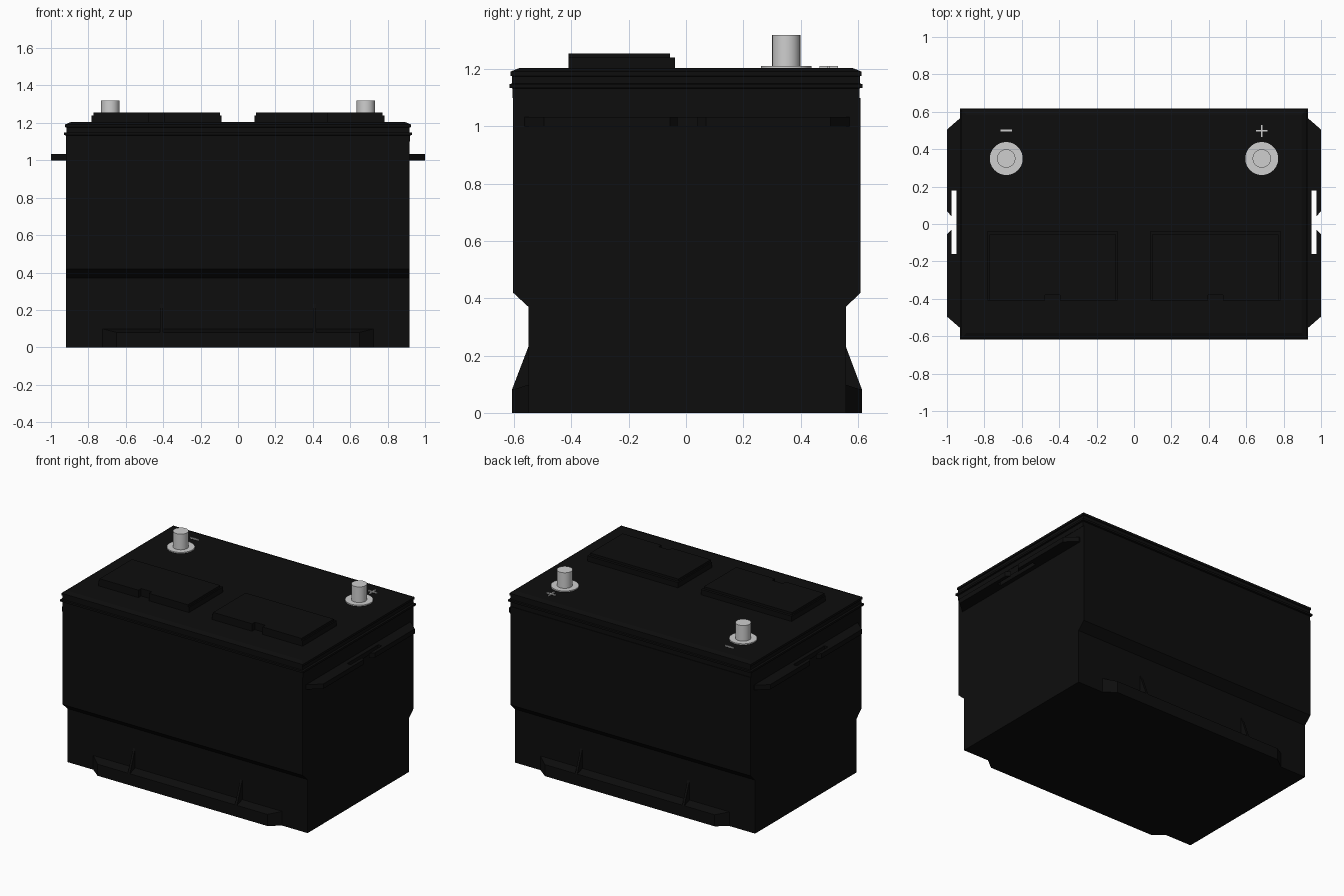
import bpy, bmesh, math

if "Cube" in bpy.data.objects:
    bpy.data.objects.remove(bpy.data.objects["Cube"])


def material(name, value):
    m = bpy.data.materials.new(name)
    m.diffuse_color = (value, value, value, 1)
    m.use_nodes = True
    m.node_tree.nodes["Principled BSDF"].inputs["Base Color"].default_value = m.diffuse_color
    return m


BLACK = material("black plastic", 0.004)
LEAD = material("light grey lead", 0.62)


def finish(name, bm, mat):
    bmesh.ops.recalc_face_normals(bm, faces=bm.faces[:])
    mesh = bpy.data.meshes.new(name)
    bm.to_mesh(mesh)
    bm.free()
    mesh.materials.append(mat)
    ob = bpy.data.objects.new(name, mesh)
    bpy.context.collection.objects.link(ob)
    return ob


def loft(name, rings, mat):
    """Skin a stack of equal-length closed rings and cap both ends."""
    bm = bmesh.new()
    loops = [[bm.verts.new(p) for p in ring] for ring in rings]
    n = len(loops[0])
    for a, b in zip(loops, loops[1:]):
        for i in range(n):
            j = (i + 1) % n
            bm.faces.new((a[i], a[j], b[j], b[i]))
    bm.faces.new(loops[0])
    bm.faces.new(loops[-1])
    return finish(name, bm, mat)


def prism_x(name, pts, lo, hi, mat):
    return loft(name, [[(x, y, z) for y, z in pts] for x in (lo, hi)], mat)


def prism_z(name, pts, lo, hi, mat):
    return loft(name, [[(x, y, z) for x, y in pts] for z in (lo, hi)], mat)


def rect(x0, x1, y0, y1):
    return [(x0, y0), (x1, y0), (x1, y1), (x0, y1)]


def cylinder(name, x, y, r, lo, hi, mat):
    bm = bmesh.new()
    bmesh.ops.create_cone(bm, cap_ends=True, segments=48, radius1=r, radius2=r, depth=hi - lo)
    bmesh.ops.translate(bm, verts=bm.verts[:], vec=(x, y, (lo + hi) / 2))
    for f in bm.faces:
        f.smooth = len(f.verts) == 4
    return finish(name, bm, mat)


# Case: waisted side profile run across the width
case = [(-0.55, 0), (-0.55, 0.37), (-0.604, 0.42), (-0.604, 1.10),
        (0.61, 1.10), (0.61, 0.42), (0.558, 0.37), (0.558, 0)]
prism_x("case", case, -0.92, 0.918, BLACK)

# Lid: stacked rectangles with a thin flange and a chamfered top
steps = [(0.92, 0.605, 1.10), (0.92, 0.605, 1.133), (0.931, 0.617, 1.135),
         (0.931, 0.617, 1.148), (0.918, 0.607, 1.15), (0.918, 0.607, 1.175),
         (0.924, 0.612, 1.177), (0.924, 0.612, 1.192), (0.895, 0.582, 1.204)]
loft("lid", [[(x, y, z) for x, y in rect(-hx, hx, -hy, hy)] for hx, hy, z in steps], BLACK)

# Hold-down rails and gussets, front and back
for side, s, inner, outer in (("front", -1, 0.545, 0.608), ("back", 1, 0.553, 0.615)):
    plan = [(-0.73, inner), (-0.65, outer), (0.65, outer), (0.73, inner)]
    loft(side + "_rail",
         [[(x, s * y, 0) for x, y in plan],
          [(x, s * y, 0.08 if y == outer else 0.10) for x, y in plan]], BLACK)
    for x in (-0.41, 0.41):
        wedge = [(s * inner, 0.05), (s * outer, 0.05), (s * outer, 0.08), (s * inner, 0.245)]
        prism_x(side + "_gusset", wedge, x - 0.008, x + 0.008, BLACK)

# Handle brackets: half outline with a T-shaped slot open to the outside
bracket = [(0.91, -0.57), (0.925, -0.56), (1.0, -0.495), (1.0, -0.055), (0.975, -0.03),
           (0.975, -0.16), (0.948, -0.16), (0.948, 0.18), (0.975, 0.18),
           (0.975, 0.04), (1.0, 0.07), (1.0, 0.505), (0.925, 0.57), (0.91, 0.57)]
for side, s in (("left", -1), ("right", 1)):
    prism_z(side + "_handle_bracket", [(s * x, y) for x, y in bracket], 1.0, 1.033, BLACK)

# Vent caps with a small pry notch in the front edge
for side, c in (("left", -0.435), ("right", 0.435)):
    def outline(hx, y0, y1):
        return [(c - hx, y0), (c - 0.04, y0), (c - 0.04, y0 + 0.03), (c + 0.04, y0 + 0.03),
                (c + 0.04, y0), (c + hx, y0), (c + hx, y1), (c - hx, y1)]
    prism_z(side + "_vent_cap_base", outline(0.347, -0.41, -0.038), 1.20, 1.24, BLACK)
    prism_z(side + "_vent_cap_top", outline(0.338, -0.41, -0.056), 1.235, 1.255, BLACK)

# Terminals with collars
for side, x in (("negative", -0.683), ("positive", 0.683)):
    cylinder(side + "_collar", x, 0.35, 0.088, 1.195, 1.212, LEAD)
    cylinder(side + "_post", x, 0.35, 0.049, 1.205, 1.32, LEAD)

# Polarity marks
T, H = 0.0045, 0.032
prism_z("minus_mark", rect(-0.683 - H, -0.683 + H, 0.5 - T, 0.5 + T), 1.203, 1.212, LEAD)
px, py = 0.683, 0.498
plus = [(px + a, py + b) for a, b in
        [(-H, -T), (-T, -T), (-T, -H), (T, -H), (T, -T), (H, -T),
         (H, T), (T, T), (T, H), (-T, H), (-T, T), (-H, T)]]
prism_z("plus_mark", plus, 1.203, 1.212, LEAD)
